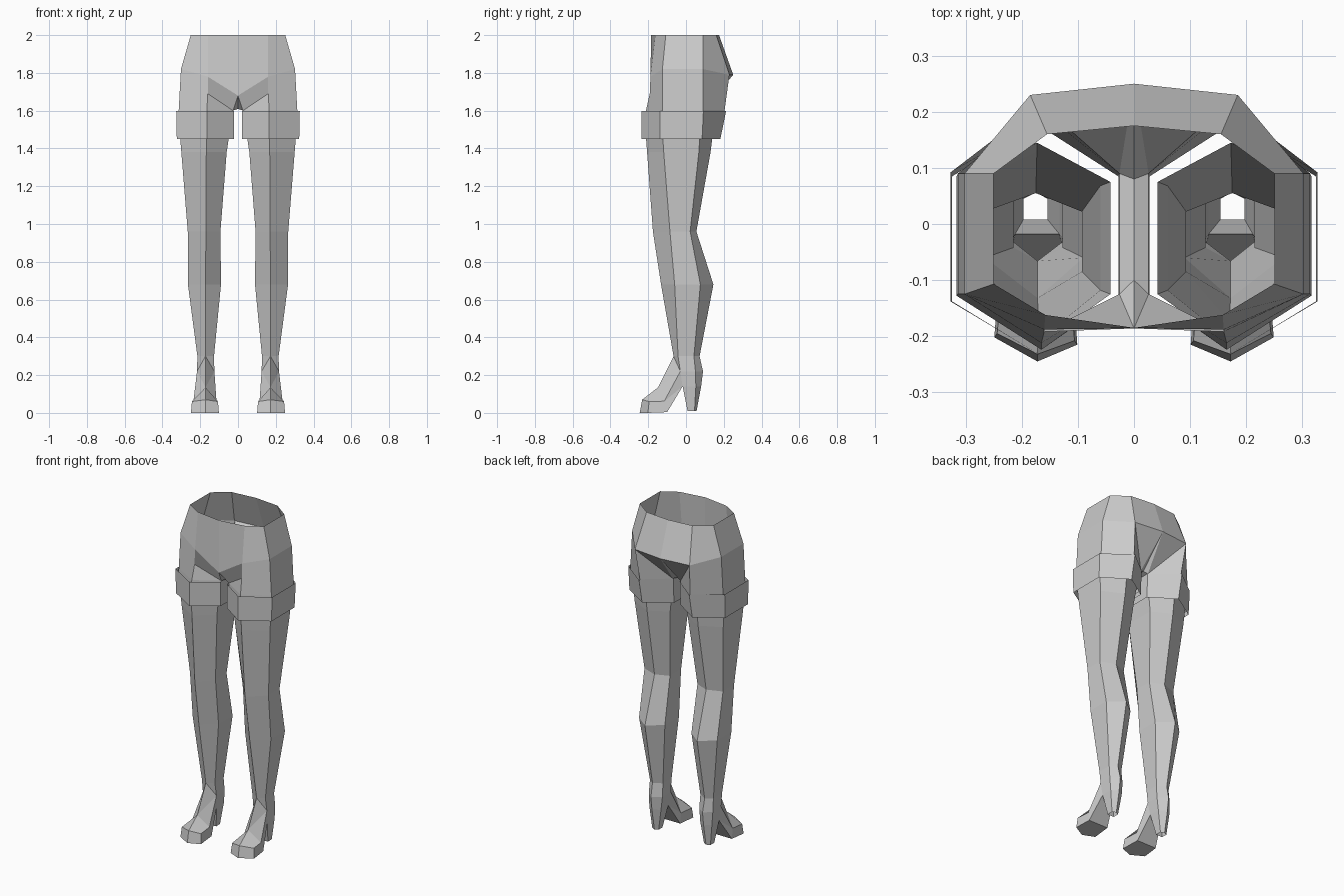
import bpy
import bmesh

cube = bpy.data.objects.get("Cube")
if cube:
    bpy.data.objects.remove(cube, do_unlink=True)

grey = bpy.data.materials.new("plain_grey")
grey.use_nodes = True
colour = (0.6, 0.6, 0.6, 1)
grey.diffuse_color = colour
grey.node_tree.nodes["Principled BSDF"].inputs["Base Color"].default_value = colour


def ring(bm, z, xi, xo, xr, yf, sf, sb, yb):
    """Six-sided section: front, outer front, outer back, back, inner back, inner front."""
    pts = [(xr, yf), (xo, sf), (xo, sb), (xr + 0.005, yb), (xi, sb), (xi, sf)]
    return [bm.verts.new((x, y, z)) for x, y in pts]


def bridge(bm, a, b):
    n = len(a)
    for i in range(n):
        j = (i + 1) % n
        bm.faces.new((a[i], a[j], b[j], b[i]))


def finish(bm, name):
    """Make the +x half into an object and mirror it."""
    bmesh.ops.recalc_face_normals(bm, faces=bm.faces[:])
    mesh = bpy.data.meshes.new(name)
    bm.to_mesh(mesh)
    bm.free()
    mesh.materials.append(grey)
    ob = bpy.data.objects.new(name, mesh)
    bpy.context.collection.objects.link(ob)
    mod = ob.modifiers.new("mirror", "MIRROR")
    mod.merge_threshold = 0.0005


# Legs: hexagonal tube from thigh to ankle
bm = bmesh.new()
sections = [
    (1.50, 0.042, 0.310, 0.168, -0.215, -0.125, 0.075, 0.145),
    (1.38, 0.060, 0.300, 0.168, -0.206, -0.118, 0.068, 0.130),
    (0.96, 0.093, 0.266, 0.170, -0.175, -0.085, 0.022, 0.055),
    (0.68, 0.090, 0.265, 0.172, -0.132, -0.060, 0.076, 0.145),
    (0.30, 0.127, 0.215, 0.172, -0.066, -0.042, 0.042, 0.072),
]
rings = [ring(bm, *s) for s in sections]
for a, b in zip(rings, rings[1:]):
    bridge(bm, a, b)

# Heel: five-sided spike, open at the tip
front, so, sbo, back, sbi, si = rings[-1]


def pent(z, xi, xo, sf, sb, yb):
    pts = [(xo, sf), (xo, sb), (0.175, yb), (xi, sb), (xi, sf)]
    return [bm.verts.new((x, y, z)) for x, y in pts]


ankle = [so, sbo, back, sbi, si]
heel_top = pent(0.22, 0.125, 0.217, -0.03, 0.050, 0.090)
arch = pent(0.14, 0.133, 0.212, -0.018, 0.052, 0.080)
heel_tip = pent(0.01, 0.154, 0.197, 0.008, 0.045, 0.056)
for a, b in ((ankle, heel_top), (heel_top, arch)):
    for i in range(4):
        bm.faces.new((a[i], a[i + 1], b[i + 1], b[i]))
bridge(bm, arch, heel_tip)

# Foot: instep ridge, toe box and sole
instep = bm.verts.new((0.172, -0.148, 0.135))
toe_top = bm.verts.new((0.172, -0.232, 0.070))
toe_tip = bm.verts.new((0.172, -0.245, 0))
sole = {}
for s, top, mid, low, dx, yt in ((1, so, heel_top[0], arch[0], 0.072, -0.195),
                                 (-1, si, heel_top[4], arch[4], 0.066, -0.208)):
    x = 0.172 + s * dx
    ball = bm.verts.new((x - s * 0.008, -0.115, 0.062))
    toe = bm.verts.new((x, yt, 0.060))
    low_toe = bm.verts.new((x + s * 0.005, yt - 0.007, 0))
    low_ball = bm.verts.new((x - s * 0.003, -0.10, 0.004))
    for f in ((front, top, mid), (front, mid, instep), (instep, mid, ball),
              (mid, low, ball), (low, low_ball, ball), (instep, ball, toe, toe_top),
              (toe_top, toe, low_toe, toe_tip), (toe, ball, low_ball, low_toe)):
        bm.faces.new(f)
    sole[s] = (low_toe, low_ball, low)
bm.faces.new((toe_tip, sole[1][0], sole[1][1], sole[-1][1], sole[-1][0]))
bm.faces.new((sole[1][1], sole[1][2], sole[-1][2], sole[-1][1]))
finish(bm, "legs")

# Shorts: waist, hips and leg openings
bm = bmesh.new()


def vs(*pts):
    return [bm.verts.new(p) for p in pts]


# Each row runs from front centre round the side to back centre
waist = vs((0, -0.185, 2), (0.158, -0.162, 2), (0.25, -0.107, 2),
           (0.25, 0.09, 2), (0.155, 0.16, 2), (0, 0.175, 2))
hip = vs((0, -0.186, 1.68), (0.16, -0.188, 1.78), (0.302, -0.125, 1.82),
         (0.302, 0.09, 1.82), (0.185, 0.23, 1.79), (0, 0.25, 1.79))
for i in range(5):
    bm.faces.new((waist[i], waist[i + 1], hip[i + 1], hip[i]))
thigh = ring(bm, 1.60, 0.026, 0.314, 0.165, -0.212, -0.125, 0.09, 0.204)
hem = ring(bm, 1.47, 0.028, 0.316, 0.165, -0.224, -0.128, 0.085, 0.176)
bridge(bm, thigh, hem)
for i in range(3):
    bm.faces.new((hip[i + 1], hip[i + 2], thigh[i + 1], thigh[i]))
# Creased underside and crotch strip
crease, crotch_f, crotch_b = vs((0.16, -0.192, 1.69), (0, -0.10, 1.61), (0, 0.08, 1.61))
t_front, t_back, t_ib, t_if = thigh[0], thigh[3], thigh[4], thigh[5]
bm.faces.remove(next(f for f in hip[1].link_faces if t_front in f.verts))
for f in ((hip[1], hip[2], thigh[1], t_front, crease), (hip[0], hip[1], crease, t_if),
          (crease, t_front, t_if), (hip[0], t_if, crotch_f),
          (crotch_f, t_if, t_ib, crotch_b), (hip[5], crotch_b, t_ib),
          (hip[5], t_ib, hip[4]), (hip[4], t_ib, t_back)):
    bm.faces.new(f)
finish(bm, "shorts")

# Cuffs: loose bands round the hems
bm = bmesh.new()
top = ring(bm, 1.598, 0.022, 0.327, 0.165, -0.235, -0.138, 0.092, 0.212)
bottom = ring(bm, 1.450, 0.022, 0.324, 0.165, -0.235, -0.138, 0.085, 0.182)
bridge(bm, top, bottom)
finish(bm, "cuffs")
